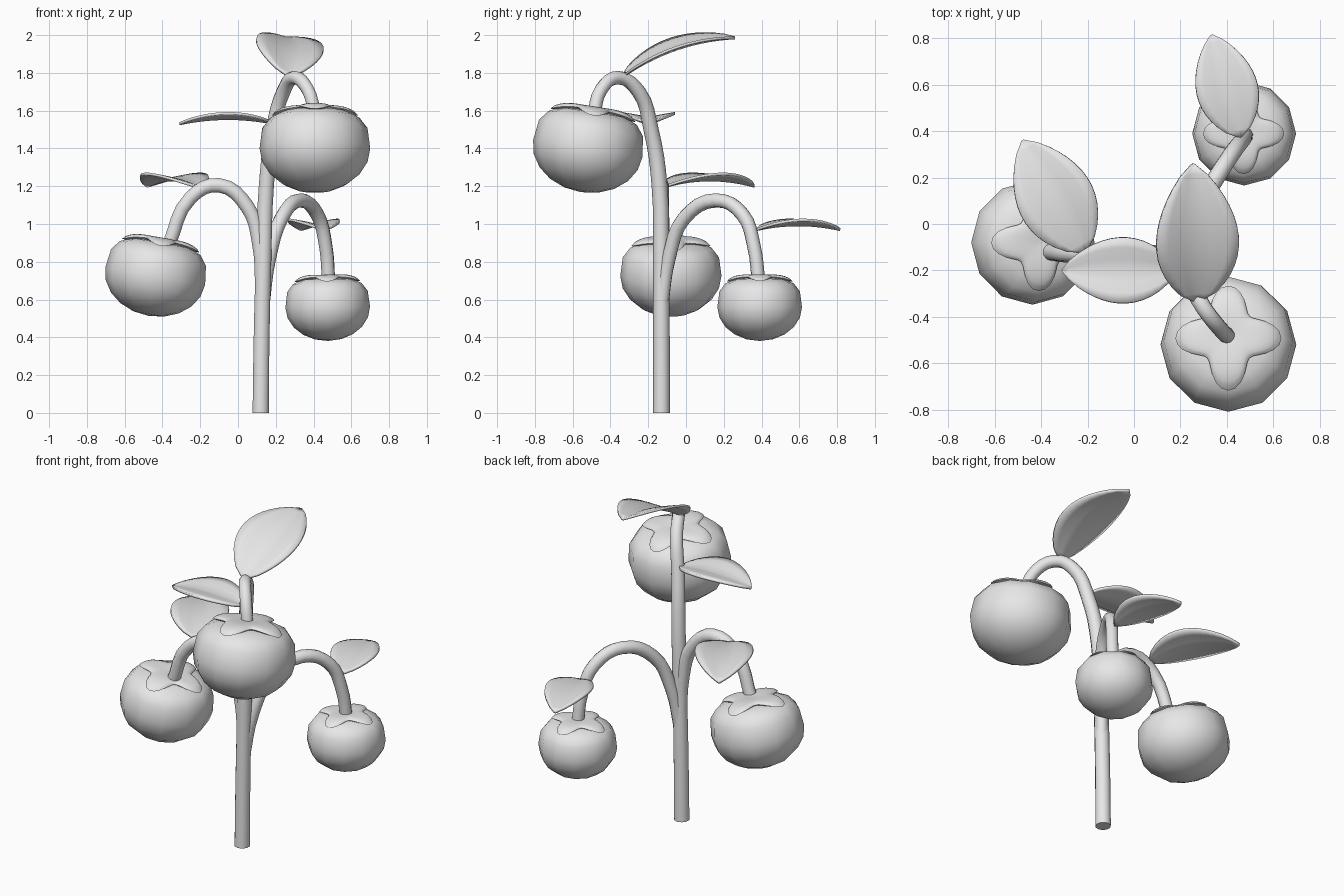
import bpy, bmesh, math
from mathutils import Vector, Matrix

cube = bpy.data.objects.get("Cube")
if cube:
    bpy.data.objects.remove(cube, do_unlink=True)

GREY = (0.8, 0.8, 0.8, 1)
mat = bpy.data.materials.new("plain grey")
mat.use_nodes = True
mat.diffuse_color = GREY
mat.node_tree.nodes["Principled BSDF"].inputs["Base Color"].default_value = GREY


def finish(obj, angle=60):
    """Link-time clean up: material and smooth shading."""
    obj.data.materials.clear()
    obj.data.materials.append(mat)
    bpy.ops.object.select_all(action='DESELECT')
    obj.select_set(True)
    bpy.context.view_layer.objects.active = obj
    bpy.ops.object.shade_smooth_by_angle(angle=math.radians(angle))
    return obj


def mesh_object(name, bm):
    bmesh.ops.recalc_face_normals(bm, faces=bm.faces)
    mesh = bpy.data.meshes.new(name)
    bm.to_mesh(mesh)
    bm.free()
    obj = bpy.data.objects.new(name, mesh)
    bpy.context.collection.objects.link(obj)
    return obj


def polar_surface(name, rings, sides, point):
    """Surface of rings around z; the first and last rings collapse to poles."""
    bm = bmesh.new()
    rows = []
    for i in range(rings + 1):
        pole = i in (0, rings)
        rows.append([bm.verts.new(point(i / rings, math.tau * k / sides))
                     for k in range(1 if pole else sides)])
    for a, b in zip(rows, rows[1:]):
        for k in range(sides):
            n = (k + 1) % sides
            corners = [a[k % len(a)], b[k % len(b)], b[n % len(b)], a[n % len(a)]]
            bm.faces.new(list(dict.fromkeys(corners)))
    return mesh_object(name, bm)


def stem(name, points):
    """Tapered round tube; each point is x, y, z, radius."""
    curve = bpy.data.curves.new(name, 'CURVE')
    curve.dimensions = '3D'
    curve.bevel_depth = 1
    curve.bevel_resolution = 3
    curve.resolution_u = 4
    curve.use_fill_caps = True
    spline = curve.splines.new('BEZIER')
    spline.bezier_points.add(len(points) - 1)
    for p, (x, y, z, r) in zip(spline.bezier_points, points):
        p.co = (x, y, z)
        p.radius = r
        p.handle_left_type = p.handle_right_type = 'AUTO'
    obj = bpy.data.objects.new(name, curve)
    bpy.context.collection.objects.link(obj)
    bpy.ops.object.select_all(action='DESELECT')
    obj.select_set(True)
    bpy.context.view_layer.objects.active = obj
    bpy.ops.object.convert(target='MESH')
    finish(bpy.context.view_layer.objects.active)


def top_height(r):
    """Flattened shoulder of a unit fruit."""
    return 0.72 * max(0, 1 - r ** 3) ** (1 / 3) - 0.05 * (1 - r) ** 2


def fruit(name, center, radius, tilt_x=0, tilt_y=0):
    def body(t, a):
        polar = math.pi * t
        r = math.sin(polar)
        z = top_height(r) if t < 0.5 else 0.8 * math.cos(polar)
        return r * math.cos(a), r * math.sin(a), z

    def leafy_cap(t, a):
        # upper skin runs outward, then the lower skin returns to the middle
        upper = t <= 0.7
        s = t / 0.7 if upper else (1 - t) / 0.3
        r = s * (0.61 + 0.17 * math.cos(4 * a))
        lift = 0.025 + 0.055 * math.sqrt(max(0, 1 - s ** 5)) if upper else -0.03
        return r * math.cos(a), r * math.sin(a), top_height(r) + lift

    place = (Matrix.Translation(center)
             @ Matrix.Rotation(math.radians(tilt_x), 4, 'X')
             @ Matrix.Rotation(math.radians(tilt_y), 4, 'Y')
             @ Matrix.Scale(radius, 4))
    for part in (polar_surface(name, 10, 12, body),
                 polar_surface(name + "_cap", 20, 48, leafy_cap)):
        part.data.transform(place)
        finish(part, 80)


def leaf(name, base, tip, width, bow, roll=0, fold=0.2, steps=14):
    """Bowed blade folded along its midrib, thickened evenly."""
    base, tip = Vector(base), Vector(tip)
    along = tip - base
    side = along.cross(Vector((0, 0, 1))).normalized()
    side = Matrix.Rotation(math.radians(roll), 3, along.normalized()) @ side
    up = side.cross(along).normalized()
    bm = bmesh.new()
    rows = []
    for i in range(steps + 1):
        u = i / steps
        w = max(0.006, width / 2 * math.sin(math.pi * u ** 0.9) ** 0.7) if 0 < i < steps else 0.006
        mid = base + along * u + up * bow * 4 * u * (1 - u)
        rows.append([bm.verts.new(mid + side * v * w + up * fold * w * abs(v) ** 0.8)
                     for v in (-1, -0.7, -0.35, 0, 0.35, 0.7, 1)])
    for a, b in zip(rows, rows[1:]):
        for k in range(len(a) - 1):
            bm.faces.new((a[k], a[k + 1], b[k + 1], b[k]))
    obj = mesh_object(name, bm)
    solid = obj.modifiers.new("thickness", 'SOLIDIFY')
    solid.thickness = 0.014
    solid.offset = 0
    finish(obj, 40)


# Main stalk arching to the front, and two lower side branches
stem("main_stem", [
    (0.12, -0.13, 0, 0.045), (0.125, -0.13, 0.4, 0.044), (0.135, -0.132, 0.8, 0.043),
    (0.15, -0.14, 1.2, 0.042), (0.185, -0.185, 1.5, 0.04), (0.24, -0.25, 1.7, 0.038),
    (0.30, -0.36, 1.775, 0.036), (0.37, -0.45, 1.71, 0.035), (0.41, -0.49, 1.57, 0.035)])
stem("right_branch", [
    (0.125, -0.13, 0.6, 0.035), (0.11, -0.13, 0.9, 0.038), (0.05, -0.13, 1.09, 0.04),
    (-0.10, -0.13, 1.205, 0.04), (-0.25, -0.13, 1.14, 0.038), (-0.37, -0.12, 0.88, 0.037)])
stem("left_branch", [
    (0.13, -0.13, 0.55, 0.035), (0.165, -0.09, 0.82, 0.037), (0.23, -0.01, 1.03, 0.038),
    (0.33, 0.16, 1.125, 0.038), (0.42, 0.30, 1.05, 0.037), (0.465, 0.36, 0.88, 0.036),
    (0.48, 0.385, 0.69, 0.036)])

# Hanging fruit with four-lobed caps
fruit("front_fruit", (0.407, -0.52, 1.40), 0.293, tilt_x=-9)
fruit("right_fruit", (-0.438, -0.08, 0.725), 0.268, tilt_y=10)
fruit("left_fruit", (0.475, 0.39, 0.56), 0.224, tilt_y=-1)

# Leaves
leaf("top_leaf", (0.27, -0.335, 1.78), (0.255, 0.26, 1.985), 0.36, 0.045, roll=8)
leaf("middle_leaf", (0.18, -0.2, 1.535), (-0.31, -0.2, 1.53), 0.285, 0.025)
leaf("right_leaf", (-0.21, -0.12, 1.195), (-0.48, 0.36, 1.2), 0.33, 0.035)
leaf("left_leaf", (0.46, 0.375, 0.97), (0.335, 0.815, 0.97), 0.265, 0.025)
